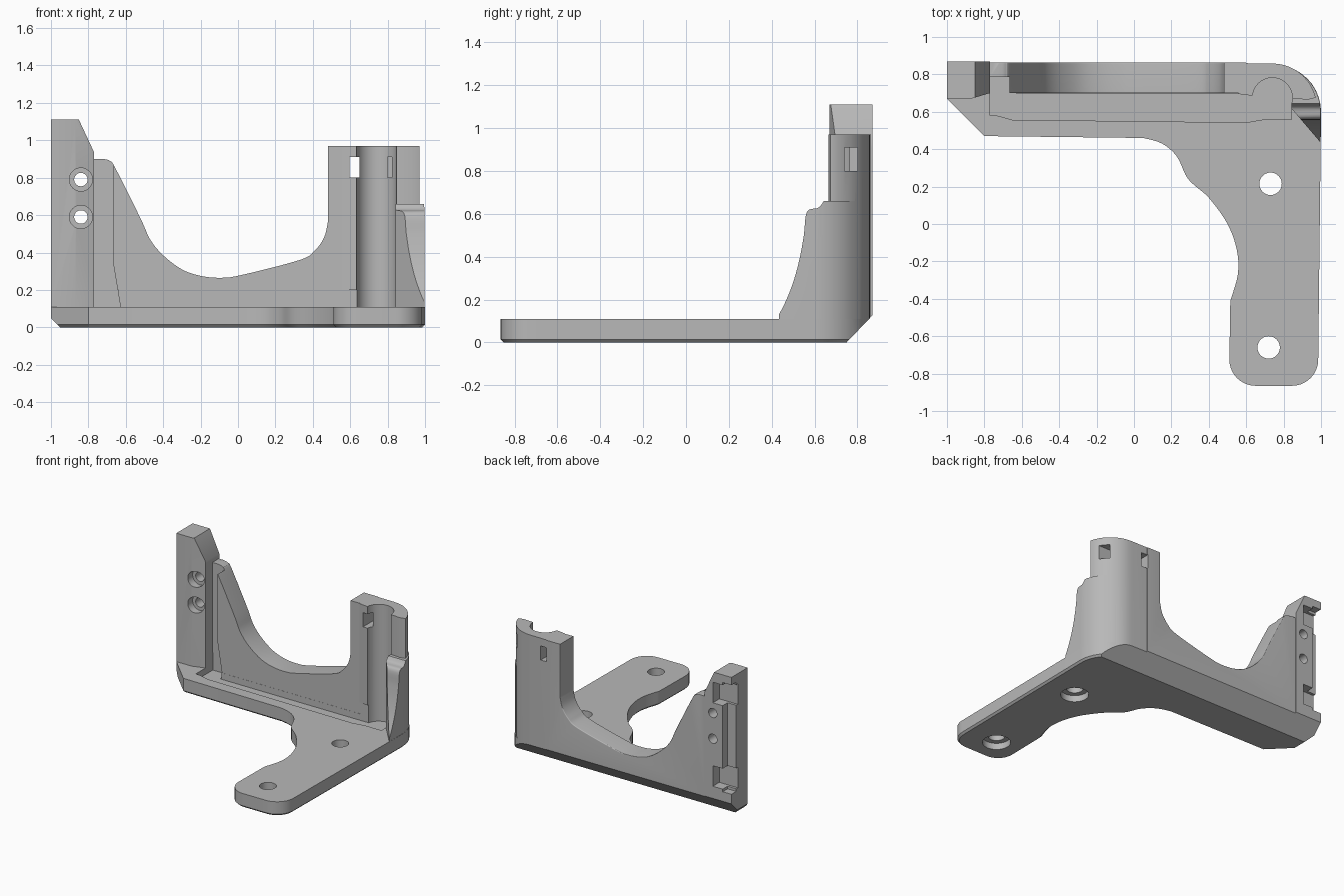
import bpy, bmesh
from math import sin, cos, radians

cube = bpy.data.objects.get("Cube")
if cube:
    bpy.data.objects.remove(cube, do_unlink=True)

grey = bpy.data.materials.new("plain grey")
grey.use_nodes = True
colour = (0.48, 0.48, 0.48, 1)
grey.diffuse_color = colour
grey.node_tree.nodes["Principled BSDF"].inputs["Base Color"].default_value = colour


def arc(cx, cy, r, a0, a1, n=10):
    angles = [radians(a0 + (a1 - a0) * i / n) for i in range(n + 1)]
    return [(cx + r * cos(a), cy + r * sin(a)) for a in angles]


def smooth(pts, n=5):
    """Flowing curve through a few points."""
    ext = [pts[0]] + pts + [pts[-1]]
    out = []
    for p, q, r, s in zip(ext, ext[1:], ext[2:], ext[3:]):
        for i in range(n):
            t = i / n
            out.append(tuple(
                b + t / 2 * (c - a + t * (2 * a - 5 * b + 4 * c - d + t * (3 * (b - c) + d - a)))
                for a, b, c, d in zip(p, q, r, s)))
    return out + [pts[-1]]


def prism(name, pts, axis, lo, hi, bevel=0, pick=None, segments=1):
    """Extrude a flat outline along an axis, rounding the picked edges."""
    place = {"x": lambda u, v, t: (t, u, v),
             "y": lambda u, v, t: (u, t, v),
             "z": lambda u, v, t: (u, v, t)}[axis]
    bm = bmesh.new()
    ends = [[bm.verts.new(place(u, v, t)) for u, v in pts] for t in (lo, hi)]
    for ring in ends:
        bm.faces.new(ring)
    for i in range(len(pts)):
        j = (i + 1) % len(pts)
        bm.faces.new((ends[0][i], ends[0][j], ends[1][j], ends[1][i]))
    bmesh.ops.recalc_face_normals(bm, faces=bm.faces)
    if bevel:
        edges = [e for e in bm.edges if all(pick(v.co) for v in e.verts)]
        bmesh.ops.bevel(bm, geom=edges, offset=bevel, segments=segments,
                        profile=0.5, affect="EDGES", clamp_overlap=True)
    mesh = bpy.data.meshes.new(name)
    bm.to_mesh(mesh)
    bm.free()
    mesh.materials.append(grey)
    obj = bpy.data.objects.new(name, mesh)
    bpy.context.collection.objects.link(obj)
    return obj


def box(name, x0, x1, y0, y1, z0, z1):
    return prism(name, [(x0, y0), (x1, y0), (x1, y1), (x0, y1)], "z", z0, z1)


def disc(name, u, v, r, axis, lo, hi, n=32):
    return prism(name, arc(u, v, r, 0, 360 - 360 / n, n - 1), axis, lo, hi)


def combine(body, part, operation):
    mod = body.modifiers.new("combine", "BOOLEAN")
    mod.operation, mod.solver, mod.object = operation, "EXACT", part
    bpy.context.view_layer.objects.active = body
    bpy.ops.object.modifier_apply(modifier=mod.name)
    bpy.data.objects.remove(part, do_unlink=True)


# L-shaped base plate with a chamfered underside
inner_curve = smooth([(0.05, 0.46), (0.15, 0.43), (0.23, 0.36), (0.29, 0.24), (0.4, 0.14),
                      (0.5, 0.0), (0.55, -0.14), (0.555, -0.27), (0.515, -0.41)])
outline = ([(-1, 0.87), (-1, 0.67), (-0.8, 0.47)] + inner_curve
           + arc(0.65, -0.725, 0.14, 180, 270) + arc(0.845, -0.725, 0.14, 270, 360)
           + arc(0.748, 0.6, 0.252, 0, 90))
body = prism("corner_bracket", outline, "z", 0, 0.11, 0.014, lambda c: c.z < 0.001)

# Back wall with a saddle-shaped, rounded top
saddle = smooth([(-0.72, 0.9), (-0.685, 0.89), (-0.655, 0.85), (-0.52, 0.58), (-0.47, 0.47),
                 (-0.4, 0.385), (-0.3, 0.31), (-0.2, 0.275), (-0.09, 0.265), (0.02, 0.28),
                 (0.33, 0.36), (0.41, 0.41), (0.46, 0.48), (0.48, 0.56)])
wall_profile = ([(-0.8, 0.03), (-0.8, 0.9)] + saddle
                + [(0.48, 0.97), (0.6, 0.97), (0.6, 0.03)])
wall = prism("back_wall", wall_profile, "y", 0.7, 0.864, 0.065,
             lambda c: c.y > 0.8 and c.z > 0.2 and -0.73 < c.x < 0.5, 6)

# Hollow corner column, side fin and mounting post
column = prism("column", [(0.56, 0.695), (0.64, 0.685), (0.93, 0.665), (0.97, 0.675)]
               + arc(0.74, 0.62, 0.238, 15, 90) + [(0.56, 0.86)], "z", 0.03, 0.97)
fin = prism("side_fin", [(0.84, 0.72), (0.84, 0.62), (0.998, 0.435)]
            + arc(0.748, 0.6, 0.25, 0, 50), "z", 0.03, 0.66)
post = prism("mounting_post", [(-1, 0.67), (-0.87, 0.67), (-0.77, 0.7),
                               (-0.77, 0.87), (-1, 0.87)], "z", 0.03, 1.11)
for part in (wall, column, fin, post):
    combine(body, part, "UNION")

cutters = [
    # Sloping lower back edge and lower outer edge
    prism("back_chamfer", [(0.7, -0.052), (1.0, 0.261), (1.0, -0.052)], "x", -2, 2),
    prism("end_chamfer", [(-1.2, 0.25), (-1.2, -0.2), (-0.75, -0.2)], "y", -2, 2),
    # Sloping shoulder of the post
    prism("post_slope", [(-0.86, 1.13), (-0.755, 0.905), (-0.6, 0.905), (-0.6, 1.3), (-0.86, 1.3)],
          "y", 0, 2),
    # Stepped front contour of the side fin
    prism("fin_contour", [(0.3, 0.111)] + smooth([
        (0.425, 0.115), (0.46, 0.18), (0.5, 0.28), (0.53, 0.39), (0.55, 0.5), (0.565, 0.61),
        (0.62, 0.63), (0.655, 0.68)]) + [(0.655, 1.2), (0.3, 1.2)], "x", 0.83, 1.2),
    # Channel along the wall, groove beside the post, round cavity in the column
    prism("channel", [(-0.77, 0.79), (-0.77, 0.59), (-0.65, 0.557), (0.6, 0.543),
                      (0.7, 0.56), (0.74, 0.699), (-0.64, 0.699), (-0.64, 0.79)],
          "z", 0.06, 0.2),
    prism("groove", [(-0.77, 0.065), (-0.63, 0.065), (-0.63, 0.12), (-0.665, 0.33),
                     (-0.665, 1.2), (-0.77, 1.2)], "y", 0.58, 0.785),
    disc("cavity", 0.74, 0.675, 0.107, "z", 0.06, 1.2),
    box("cavity_mouth", 0.64, 0.843, 0.56, 0.675, 0.06, 1.2),
    # Square windows near the column top
    box("back_window", 0.595, 0.65, 0.5, 1.0, 0.8, 0.91),
    box("side_window", 0.8, 1.2, 0.74, 0.8, 0.8, 0.91),
    # Stepped recess at the back of the post
    box("slot", -1.1, -0.925, 0.81, 1.0, 0.2, 1.05),
]
for z0, z1 in ((0.22, 0.38), (0.87, 1.03)):
    cutters.append(box("pocket", -1.05, -0.84, 0.79, 1.0, z0, z1))

# Countersunk holes in the post and the arm
for z in (0.79, 0.59):
    cutters.append(disc("post_hole", -0.84, z, 0.036, "y", 0.5, 1.0))
    cutters.append(disc("post_hole_rim", -0.84, z, 0.062, "y", 0.5, 0.73))
for x, y in ((0.73, 0.215), (0.72, -0.66)):
    cutters.append(disc("arm_hole", x, y, 0.06, "z", -0.1, 0.3))
    cutters.append(disc("arm_hole_rim", x, y, 0.1, "z", -0.1, 0.05))
for cutter in cutters:
    combine(body, cutter, "DIFFERENCE")

# Smooth curves, crisp edges
bpy.ops.object.select_all(action="DESELECT")
body.select_set(True)
bpy.context.view_layer.objects.active = body
bpy.ops.object.shade_smooth_by_angle(angle=radians(30))
